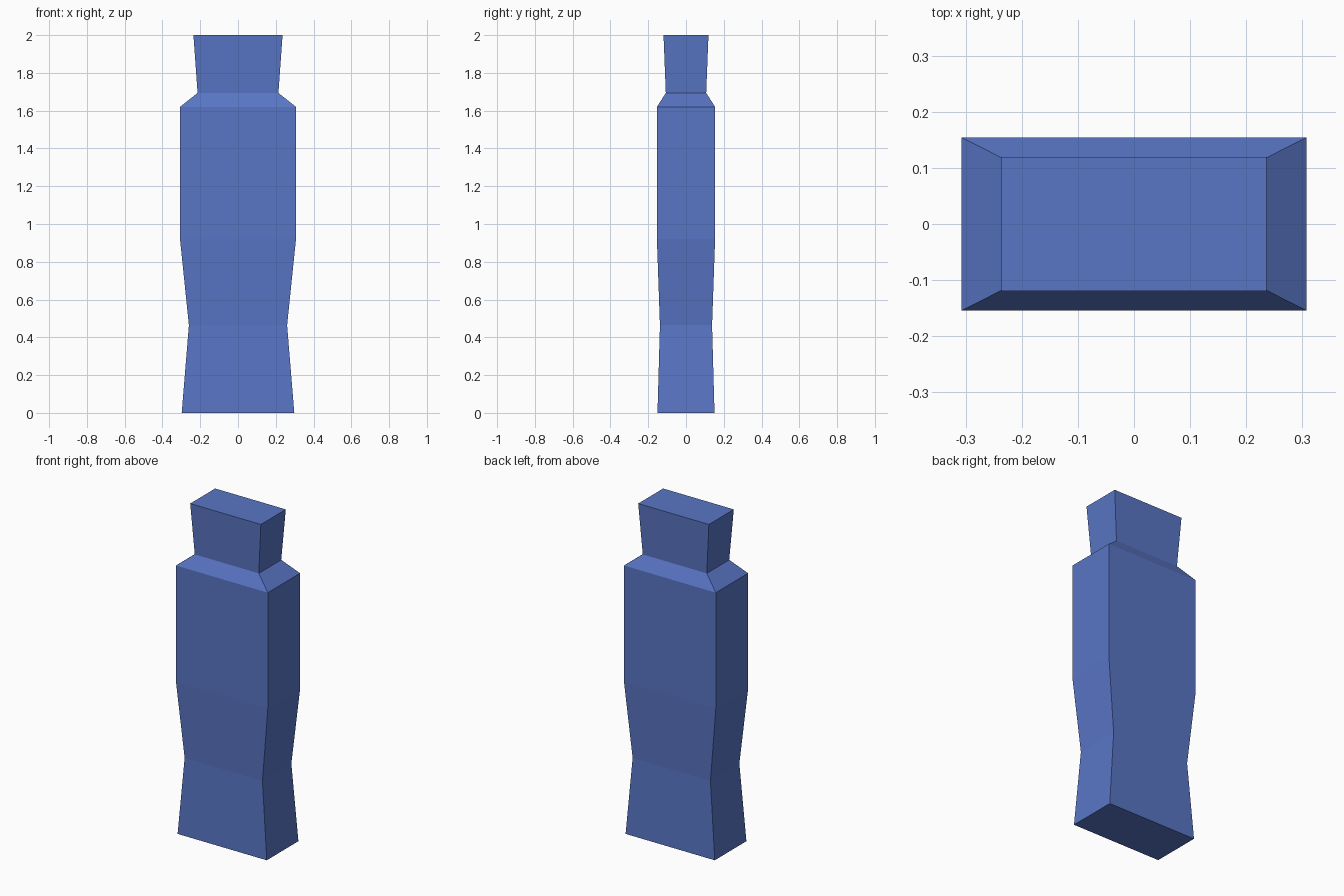
import bpy, bmesh

if "Cube" in bpy.data.objects:
    bpy.data.objects.remove(bpy.data.objects["Cube"])

# Rectangular cross-sections from base to top: (height, half width, half depth)
SECTIONS = [
    (0.00, 0.298, 0.151),
    (0.464, 0.26, 0.138),
    (0.92, 0.307, 0.154),
    (1.62, 0.307, 0.154),
    (1.694, 0.214, 0.107),
    (2.00, 0.236, 0.119),
]


def loft_rectangles(name, sections):
    bm = bmesh.new()
    rings = [[bm.verts.new((sx * w, sy * d, z))
              for sx, sy in ((-1, -1), (1, -1), (1, 1), (-1, 1))]
             for z, w, d in sections]
    for low, high in zip(rings, rings[1:]):
        for i in range(4):
            j = (i + 1) % 4
            bm.faces.new((low[i], low[j], high[j], high[i]))
    bm.faces.new(rings[0][::-1])
    bm.faces.new(rings[-1])
    mesh = bpy.data.meshes.new(name)
    bm.to_mesh(mesh)
    bm.free()
    obj = bpy.data.objects.new(name, mesh)
    bpy.context.collection.objects.link(obj)
    return obj


# Tapered body with waist, sloped shoulders and flared top
body = loft_rectangles("bottle_body", SECTIONS)
blue = bpy.data.materials.new("blue")
blue.diffuse_color = (0.10, 0.18, 0.56, 1)
blue.use_nodes = True
blue.node_tree.nodes["Principled BSDF"].inputs["Base Color"].default_value = blue.diffuse_color
body.data.materials.append(blue)
